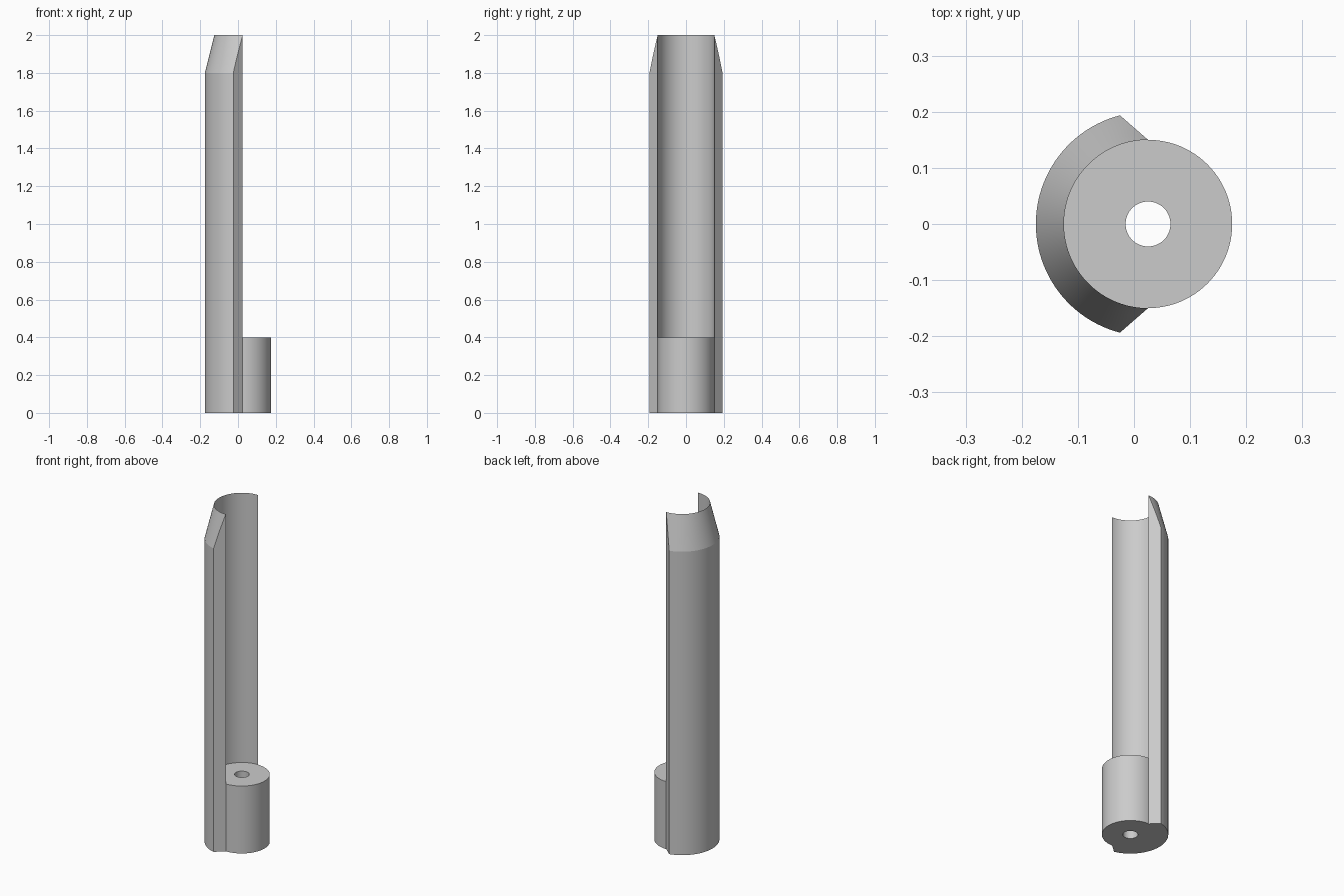
import bpy, bmesh
from math import atan2, cos, hypot, pi, sin

if "Cube" in bpy.data.objects:
    bpy.data.objects.remove(bpy.data.objects["Cube"])

CX = 0.025                      # shared axis of shell and boss
R_IN, R_OUT, R_BORE = 0.15, 0.2, 0.04
H, H_BEVEL, H_BOSS = 2.0, 1.8, 0.4
HALF = 48                       # segments per half turn
EDGE = (-0.05, 0.1936)          # outer corner of the shell's side face

mat = bpy.data.materials.new("plain_grey")
mat.use_nodes = True
grey = (0.6, 0.6, 0.6, 1)
mat.diffuse_color = grey
mat.node_tree.nodes["Principled BSDF"].inputs["Base Color"].default_value = grey

bm = bmesh.new()


def arc(radius, z, start, end):
    return [bm.verts.new((CX + radius * cos(a), radius * sin(a), z))
            for a in (start + (end - start) * i / HALF for i in range(HALF + 1))]


def shell_row(t, z):
    """Arc trimmed by the slanted side faces; t runs from inner to outer wall."""
    x, y = EDGE[0] * t, R_IN + (EDGE[1] - R_IN) * t
    a = atan2(y, x)
    return arc(hypot(x, y), z, a, 2 * pi - a), hypot(x, y)


def bridge(a, b):
    for i in range(len(a) - 1):
        bm.faces.new((a[i], a[i + 1], b[i + 1], b[i]))


# Half shell: base, outer wall, conical tip and inner wall above the boss
base_in = shell_row(0, 0)[0]
base_out = shell_row(1, 0)[0]
rows = [base_out]
for t in (1, 0.75, 0.5, 0.25, 0):
    row, r = shell_row(t, 0)
    z = H - (H - H_BEVEL) * (r - R_IN) / (R_OUT - R_IN)
    for v in row:
        v.co.z = z
    rows.append(row)
seat = shell_row(0, H_BOSS)[0]
rows.append(seat)
bridge(base_in, base_out)
for lower, upper in zip(rows, rows[1:]):
    bridge(lower, upper)

# Slanted side faces closing the shell
for k in (0, HALF):
    bm.faces.new([base_in[k]] + [row[k] for row in rows])

# Boss: exposed front wall, end rings and through bore
front = [arc(R_IN, z, -pi / 2, pi / 2) for z in (0, H_BOSS)]
bridge(*front)
bores = []
for z, back, fore in ((0, base_in, front[0]), (H_BOSS, seat, front[1])):
    halves = (arc(R_BORE, z, pi / 2, 3 * pi / 2), arc(R_BORE, z, -pi / 2, pi / 2))
    bridge(back, halves[0])
    bridge(fore, halves[1])
    bores.append(halves)
for low, high in zip(*bores):
    bridge(low, high)

bmesh.ops.remove_doubles(bm, verts=bm.verts, dist=0.0001)
bmesh.ops.recalc_face_normals(bm, faces=bm.faces)

mesh = bpy.data.meshes.new("scoop_tube")
bm.to_mesh(mesh)
bm.free()
mesh.materials.append(mat)
tube = bpy.data.objects.new("scoop_tube", mesh)
bpy.context.collection.objects.link(tube)
bpy.context.view_layer.objects.active = tube
tube.select_set(True)
bpy.ops.object.shade_smooth_by_angle(angle=0.17)
